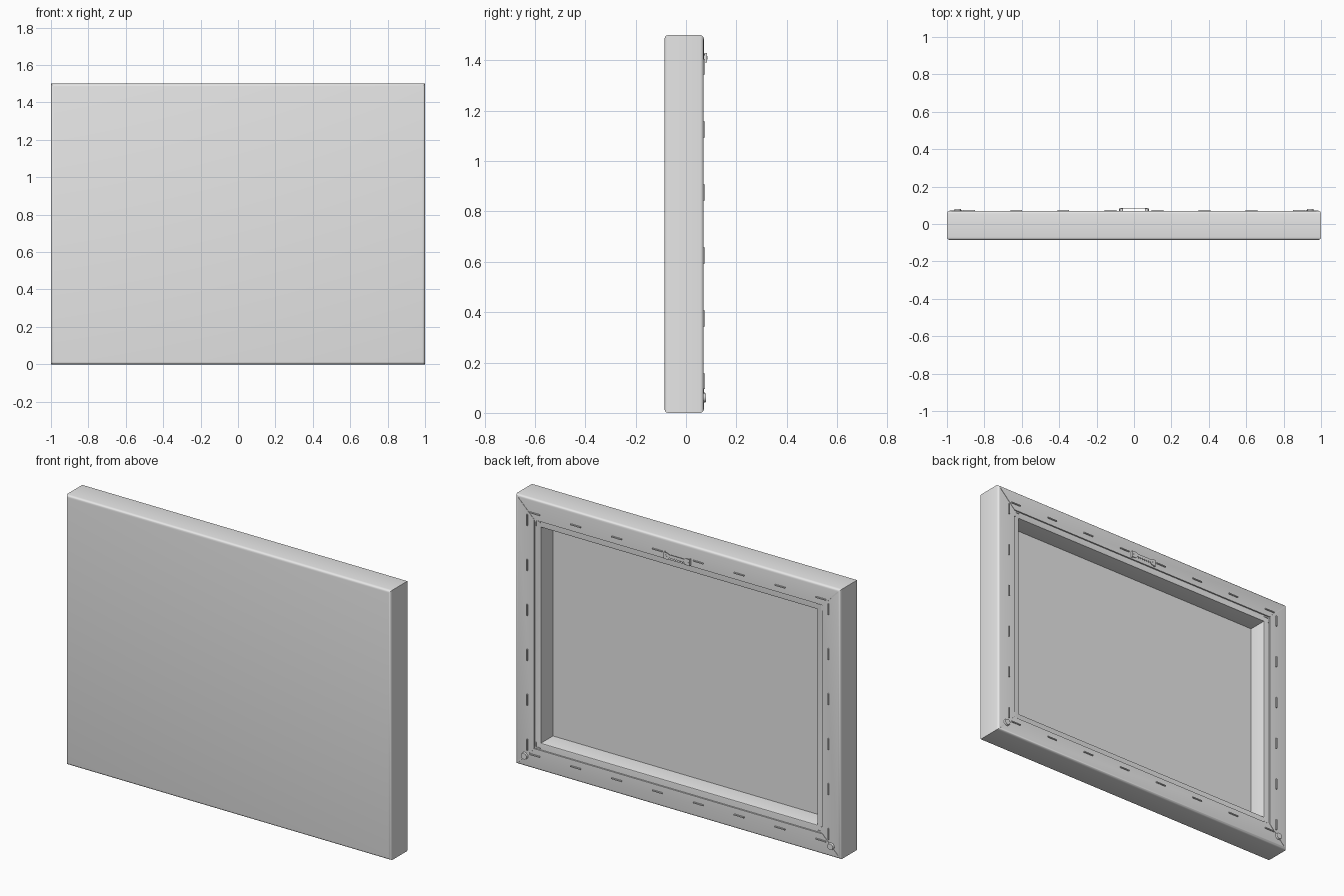
import bpy, bmesh, math
from mathutils import Vector, Matrix

if "Cube" in bpy.data.objects:
    bpy.data.objects.remove(bpy.data.objects["Cube"], do_unlink=True)

W, H = 2.0, 1.5            # outer width and height
BACK, FRONT = 0.07, -0.085  # rear fold surface and picture surface
FOLD, OPEN = 0.114, 0.15    # insets of the cloth edge and the opening
R = 0.014                   # edge rounding

mat = bpy.data.materials.new("canvas_grey")
mat.use_nodes = True
GREY = (0.8, 0.8, 0.8, 1)
mat.diffuse_color = GREY
mat.node_tree.nodes["Principled BSDF"].inputs["Base Color"].default_value = GREY


def finish(name, bm):
    bmesh.ops.recalc_face_normals(bm, faces=bm.faces)
    me = bpy.data.meshes.new(name)
    bm.to_mesh(me)
    bm.free()
    me.materials.append(mat)
    ob = bpy.data.objects.new(name, me)
    bpy.context.collection.objects.link(ob)
    bpy.ops.object.select_all(action='DESELECT')
    ob.select_set(True)
    bpy.context.view_layer.objects.active = ob
    bpy.ops.object.shade_smooth_by_angle(angle=math.radians(35))
    return ob


def swept_frame(name, profile):
    """Sweep (inset, y) points round the rectangle and cap the last loop."""
    bm = bmesh.new()
    loops = []
    for inset, y in profile:
        x, z0, z1 = W / 2 - inset, inset, H - inset
        loops.append([bm.verts.new((px, y, pz)) for px, pz in
                      ((-x, z0), (x, z0), (x, z1), (-x, z1))])
    for a, b in zip(loops, loops[1:]):
        for i in range(4):
            j = (i + 1) % 4
            bm.faces.new((a[i], a[j], b[j], b[i]))
    bm.faces.new(loops[-1])
    return finish(name, bm)


def arc(cy, start):
    """Quarter round of radius R for the outer edges, as (inset, y)."""
    return [(R - R * math.cos(t), cy + R * math.sin(t))
            for t in (start - i * math.pi / 8 for i in range(5))]


def add_box(bm, centre, size, angle=0):
    m = (Matrix.Translation(centre) @ Matrix.Rotation(angle, 4, 'Y')
         @ Matrix.Diagonal((*size, 1)))
    bmesh.ops.create_cube(bm, size=1, matrix=m)


def add_disc(bm, centre, radius, depth, sides=20, top=1.0):
    m = Matrix.Translation(centre) @ Matrix.Rotation(-math.pi / 2, 4, 'X')
    bmesh.ops.create_cone(bm, cap_ends=True, segments=sides, radius1=radius,
                          radius2=radius * top, depth=depth, matrix=m)


# Cloth wrapped round the sides and folded onto the back
cloth = [(FOLD, BACK - 0.009), (FOLD, BACK)]
cloth += arc(BACK - R, math.pi / 2) + arc(FRONT + R, 0)
swept_frame("wrapped_canvas", cloth)

# Wooden bars with an eased inner edge, and the rear of the cloth
swept_frame("stretcher_bars", [(FOLD - 0.02, 0.062), (OPEN - 0.005, 0.062),
                               (OPEN - 0.001, 0.06), (OPEN, 0.056),
                               (OPEN, -0.045)])

# Diagonal fold seams and small corner keys
seams, keys = bmesh.new(), bmesh.new()
for sx in (-1, 1):
    for sz in (-1, 1):
        def corner(ix, iz, y):
            return Vector((sx * (W / 2 - ix), y, H / 2 + sz * (H / 2 - iz)))
        mid = (0.016 + FOLD) / 2
        add_box(seams, corner(mid, mid, BACK),
                ((FOLD - 0.016) * math.sqrt(2), 0.004, 0.006), -sx * sz * math.pi / 4)
        add_box(keys, corner(0.132, 0.121, 0.062), (0.034, 0.006, 0.006))
        add_box(keys, corner(0.121, 0.132, 0.062), (0.006, 0.006, 0.034))
finish("corner_fold_seams", seams)
finish("corner_keys", keys)

# Staples along all four bars
staples = bmesh.new()
for i in range(8):
    x = -0.88 + i * 0.2514
    for z in (0.078, H - 0.078):
        add_box(staples, (x, BACK + 0.001, z), (0.062, 0.01, 0.006))
for i in range(6):
    for x in (-0.927, 0.927):
        add_box(staples, (x, BACK + 0.001, 0.125 + i * 0.25), (0.006, 0.01, 0.062))
finish("staples", staples)

# Round bumpers on the lower corners
bumpers = bmesh.new()
for x in (-0.942, 0.942):
    add_disc(bumpers, (x, BACK + 0.004, 0.06), 0.02, 0.012, top=0.85)
finish("wall_bumpers", bumpers)

# Sawtooth hanger: raised plate with wider ends and a toothed lower edge
hanger = bmesh.new()
outline = [(-0.08, 0.018), (-0.055, 0.018), (-0.045, 0.012), (0.045, 0.012),
           (0.055, 0.018), (0.08, 0.018), (0.08, -0.018), (0.055, -0.018)]
TEETH = 7
for i in range(TEETH * 2 + 1):
    outline.append((0.049 - i * 0.098 / (TEETH * 2), -0.012 if i % 2 == 0 else -0.003))
outline += [(-0.055, -0.018), (-0.08, -0.018)]
face = hanger.faces.new([hanger.verts.new((x, 0.081, 1.41 + z)) for x, z in outline])
ext = bmesh.ops.extrude_face_region(hanger, geom=[face])
bmesh.ops.translate(hanger, vec=(0, 0.003, 0),
                    verts=[v for v in ext["geom"] if isinstance(v, bmesh.types.BMVert)])
for sx in (-1, 1):
    add_box(hanger, (sx * 0.078, 0.075, 1.41), (0.004, 0.014, 0.036))
    add_disc(hanger, (sx * 0.066, 0.077, 1.41), 0.007, 0.016, sides=12)
finish("sawtooth_hanger", hanger)
